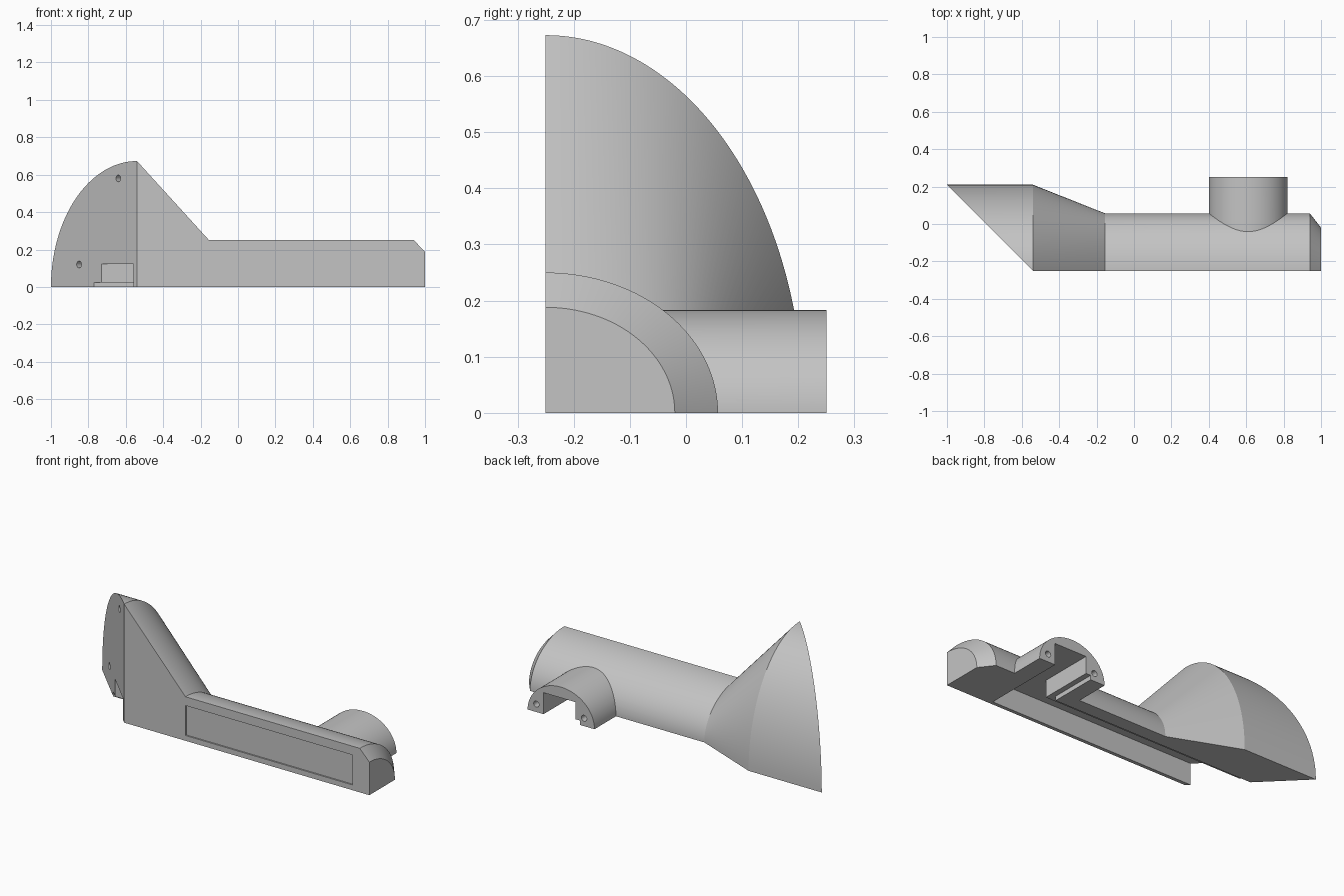
import bpy, bmesh, math
from mathutils import Vector

if "Cube" in bpy.data.objects:
    bpy.data.objects.remove(bpy.data.objects["Cube"])

FRONT = -0.25   # flat front plane
N = 48          # segments per quarter ellipse

grey = bpy.data.materials.new("light grey")
grey.diffuse_color = (0.55, 0.55, 0.55, 1)
grey.use_nodes = True
grey.node_tree.nodes["Principled BSDF"].inputs["Base Color"].default_value = grey.diffuse_color


def make_object(name, bm):
    bmesh.ops.recalc_face_normals(bm, faces=bm.faces[:])
    mesh = bpy.data.meshes.new(name)
    bm.to_mesh(mesh)
    bm.free()
    mesh.materials.append(grey)
    ob = bpy.data.objects.new(name, mesh)
    bpy.context.collection.objects.link(ob)
    return ob


def quarter(a, b, x_of_y):
    """Quarter ellipse section, spaced by normal angle so lofts stay tangent."""
    pts = [(FRONT, 0.0)]
    for i in range(N + 1):
        c, s = math.cos(i * math.pi / 2 / N), math.sin(i * math.pi / 2 / N)
        d = math.hypot(a * c, b * s)
        pts.append((FRONT + a * a * c / d, b * b * s / d))
    return [Vector((x_of_y(y), y, z)) for y, z in pts]


def loft(name, rings):
    bm = bmesh.new()
    vs = [[bm.verts.new(p) for p in r] for r in rings]
    for r, q in zip(vs, vs[1:]):
        for i in range(len(r)):
            j = (i + 1) % len(r)
            bm.faces.new((r[i], r[j], q[j], q[i]))
    bm.faces.new(vs[0][::-1])
    bm.faces.new(vs[-1])
    bmesh.ops.remove_doubles(bm, verts=bm.verts[:], dist=1e-5)
    return make_object(name, bm)


def box(name, x0, x1, y0, y1, z0, z1):
    bm = bmesh.new()
    bmesh.ops.create_cube(bm, size=1)
    for v in bm.verts:
        v.co = ((x0 + x1) / 2 + v.co.x * (x1 - x0),
                (y0 + y1) / 2 + v.co.y * (y1 - y0),
                (z0 + z1) / 2 + v.co.z * (z1 - z0))
    return make_object(name, bm)


def hole(name, centre, axis, radius, length):
    bm = bmesh.new()
    bmesh.ops.create_cone(bm, cap_ends=True, segments=20,
                          radius1=radius, radius2=radius, depth=length)
    rot = Vector((0, 0, 1)).rotation_difference(Vector(axis)).to_matrix()
    for v in bm.verts:
        v.co = rot @ v.co + Vector(centre)
    return make_object(name, bm)


def combine(target, tool, operation):
    mod = target.modifiers.new(operation, 'BOOLEAN')
    mod.object, mod.operation, mod.solver = tool, operation, 'EXACT'
    bpy.context.view_layer.objects.active = target
    bpy.ops.object.modifier_apply(modifier=mod.name)
    bpy.data.objects.remove(tool)


# Half shell: diagonal mouth, funnel, straight tube, chamfered end
body = loft("pipe_body", [
    quarter(0.46, 0.673, lambda y: -0.79 - y),
    quarter(0.46, 0.673, lambda y: -0.54),
    quarter(0.307, 0.25, lambda y: -0.155),
    quarter(0.307, 0.25, lambda y: 0.94),
    quarter(0.23, 0.188, lambda y: 1.0),
])

# Arched side port at the back
arch = [(0.61 + 0.21 * math.cos(i * math.pi / 64), 0.183 * math.sin(i * math.pi / 64))
        for i in range(65)]
port = loft("side_port", [[Vector((x, y, max(z, 0))) for x, z in arch]
                          for y in (-0.2, 0.25)])
combine(body, port, 'UNION')

# Underside channel, its branch into the port, and the lid ledges
cutters = [
    box("main_channel", -1.2, 0.72, -0.23, -0.06, -0.1, 0.122),
    box("port_channel", 0.52, 0.72, -0.2, 0.4, -0.1, 0.122),
    box("main_ledge", -1.2, 0.72, -0.23, -0.02, -0.1, 0.025),
    box("port_ledge", 0.49, 0.72, -0.2, 0.4, -0.1, 0.025),
    # Shallow label recess on the front
    box("front_recess", -0.155, 0.894, -0.4, FRONT + 0.008, 0.03, 0.2),
]
# Screw holes in the diagonal mouth face and the port face
for x, z in ((-0.64, 0.58), (-0.85, 0.12)):
    cutters.append(hole("mouth_hole", (x, -0.79 - x, z), (1, 1, 0), 0.018, 0.14))
for x in (0.465, 0.765):
    cutters.append(hole("port_hole", (x, 0.25, 0.045), (0, 1, 0), 0.017, 0.14))
for tool in cutters:
    combine(body, tool, 'DIFFERENCE')

# Smooth curved walls, crisp edges
bpy.ops.object.select_all(action='DESELECT')
body.select_set(True)
bpy.context.view_layer.objects.active = body
bpy.ops.object.shade_smooth_by_angle(angle=math.radians(20))
